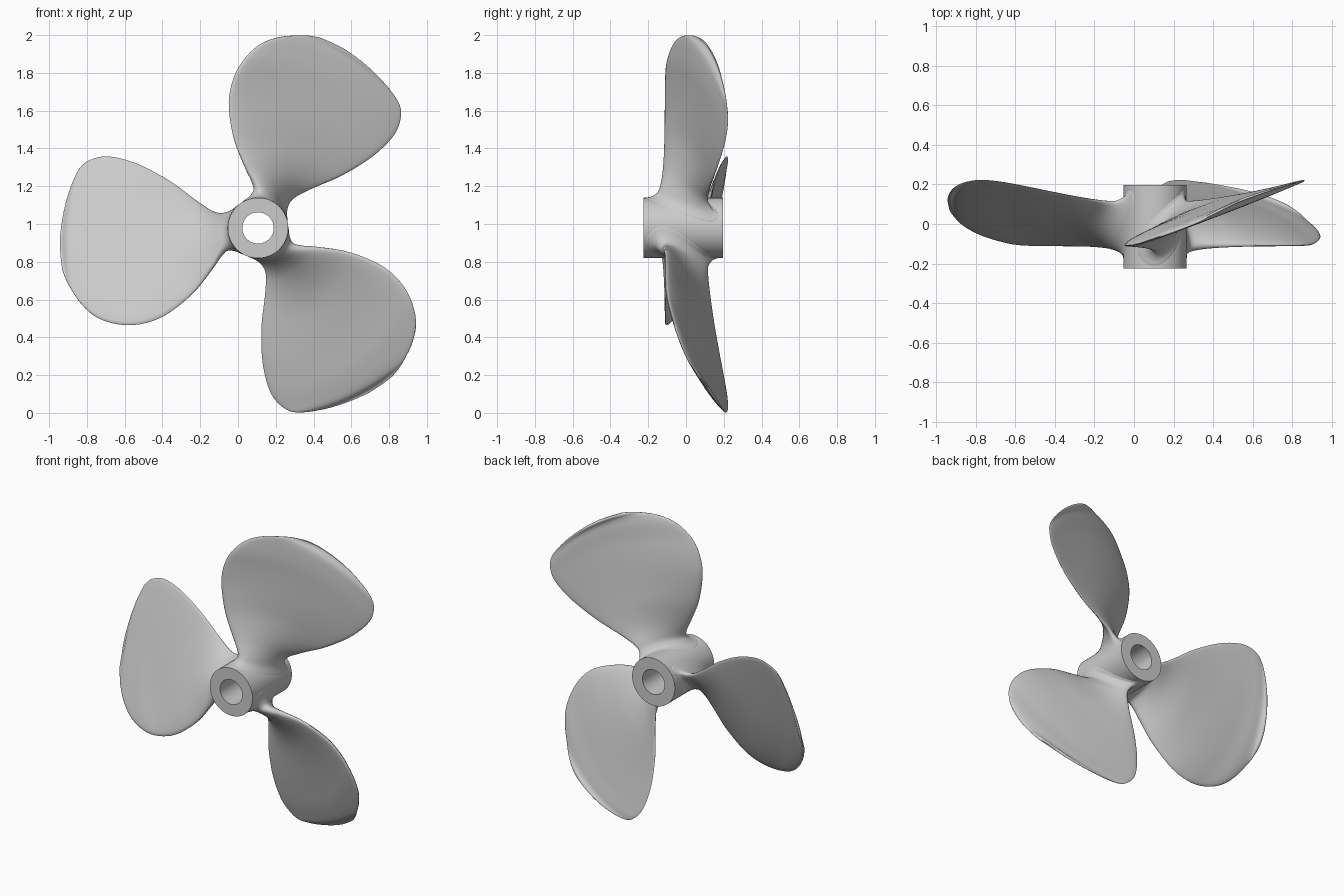
import bpy, bmesh
from math import sin, cos, pi, radians, hypot, copysign

if "Cube" in bpy.data.objects:
    bpy.data.objects.remove(bpy.data.objects["Cube"])

CX, CZ = 0.106, 0.979      # shaft axis position (runs along y)
CAMBER = 0.02

# Blade stations: leading (radius, angle, y), trailing (radius, angle, y), thickness
STATIONS = [
    (.135, -26, -.20, .135, 80, .175, .22),
    (.158, -21, -.195, .158, 75, .165, .21),
    (.166, -12, -.172, .166, 65, .145, .155),
    (.18, -6, -.15, .18, 57, .13, .12),
    (.204, -3, -.135, .21, 51, .115, .095),
    (.255, -7, -.122, .255, 50, .115, .08),
    (.32, -11.5, -.115, .335, 53.3, .123, .068),
    (.458, -15.1, -.11, .49, 57.6, .145, .057),
    (.645, -13.8, -.108, .66, 58.3, .175, .052),
    (.772, -10.5, -.108, .79, 57.2, .2, .047),
    (.88, -5.7, -.1, .89, 55.2, .217, .042),
    (.971, .5, -.067, .955, 52.3, .222, .036),
    (1.017, 6.4, -.03, .992, 49.2, .216, .028),
    (1.039, 11.3, .005, 1.01, 44.5, .205, .023),
    (1.052, 14.5, .035, 1.032, 35.1, .172, .016),
    (1.06, 17.9, .065, 1.052, 25.9, .125, .01),
]
RING, STEPS = 40, 4


def finish(bm, name, angle):
    bmesh.ops.recalc_face_normals(bm, faces=bm.faces)
    me = bpy.data.meshes.new(name)
    bm.to_mesh(me)
    bm.free()
    ob = bpy.data.objects.new(name, me)
    bpy.context.collection.objects.link(ob)
    bpy.context.view_layer.objects.active = ob
    ob.select_set(True)
    bpy.ops.object.shade_smooth_by_angle(angle=radians(angle))
    ob.select_set(False)
    return ob


def bridge(bm, a, b):
    n = len(a)
    for i in range(n):
        bm.faces.new((a[i], a[(i + 1) % n], b[(i + 1) % n], b[i]))


def catmull(p, i, t):
    q = [p[min(max(i + k, 0), len(p) - 1)] for k in (-1, 0, 1, 2)]
    return [0.5 * (2 * b + (c - a) * t + (2 * a - 5 * b + 4 * c - d) * t * t
                   + (3 * b - a - 3 * c + d) * t ** 3) for a, b, c, d in zip(*q)]


def section(bm, s, turn):
    r0, a0, y0, r1, a1, y1, thick = s
    arc = radians(a1 - a0) * (r0 + r1) / 2
    length = hypot(arc, y1 - y0)
    nt, ny = -(y1 - y0) / length, arc / length     # normal to the chord
    camber = CAMBER * min(1, max(0, (r0 - .25) / .2)) * min(1, length / .5)
    ring = []
    for k in range(RING):
        phi = 2 * pi * k / RING
        u = (1 - cos(phi)) / 2
        w = copysign(abs(sin(phi)) ** 0.8, sin(phi))
        h = thick / 2 * w * (1.2 - 0.6 * u)        # fuller leading edge
        h += camber * 4 * u * (1 - u)
        r = r0 + (r1 - r0) * u
        th = radians(a0 + (a1 - a0) * u) + h * nt / r + turn
        ring.append(bm.verts.new((CX + r * sin(th), y0 + (y1 - y0) * u + h * ny,
                                  CZ + r * cos(th))))
    return ring


# Three twisted blades, lofted through the stations
for n in range(3):
    bm = bmesh.new()
    rows = [catmull(STATIONS, i, j / STEPS)
            for i in range(len(STATIONS) - 1) for j in range(STEPS)]
    rows.append(STATIONS[-1])
    rings = [section(bm, s, n * 2 * pi / 3) for s in rows]
    for a, b in zip(rings, rings[1:]):
        bridge(bm, a, b)
    bm.faces.new(rings[0])
    bm.faces.new(rings[-1])
    finish(bm, f"blade_{n + 1}", 60)

# Hub sleeve with a through bore
bm = bmesh.new()
loops = []
for r, y in ((.16, -.225), (.16, .196), (.083, .196), (.083, -.225)):
    loops.append([bm.verts.new((CX + r * cos(2 * pi * k / 64), y,
                                CZ + r * sin(2 * pi * k / 64))) for k in range(64)])
for i in range(4):
    bridge(bm, loops[i], loops[(i + 1) % 4])
finish(bm, "hub", 40)
